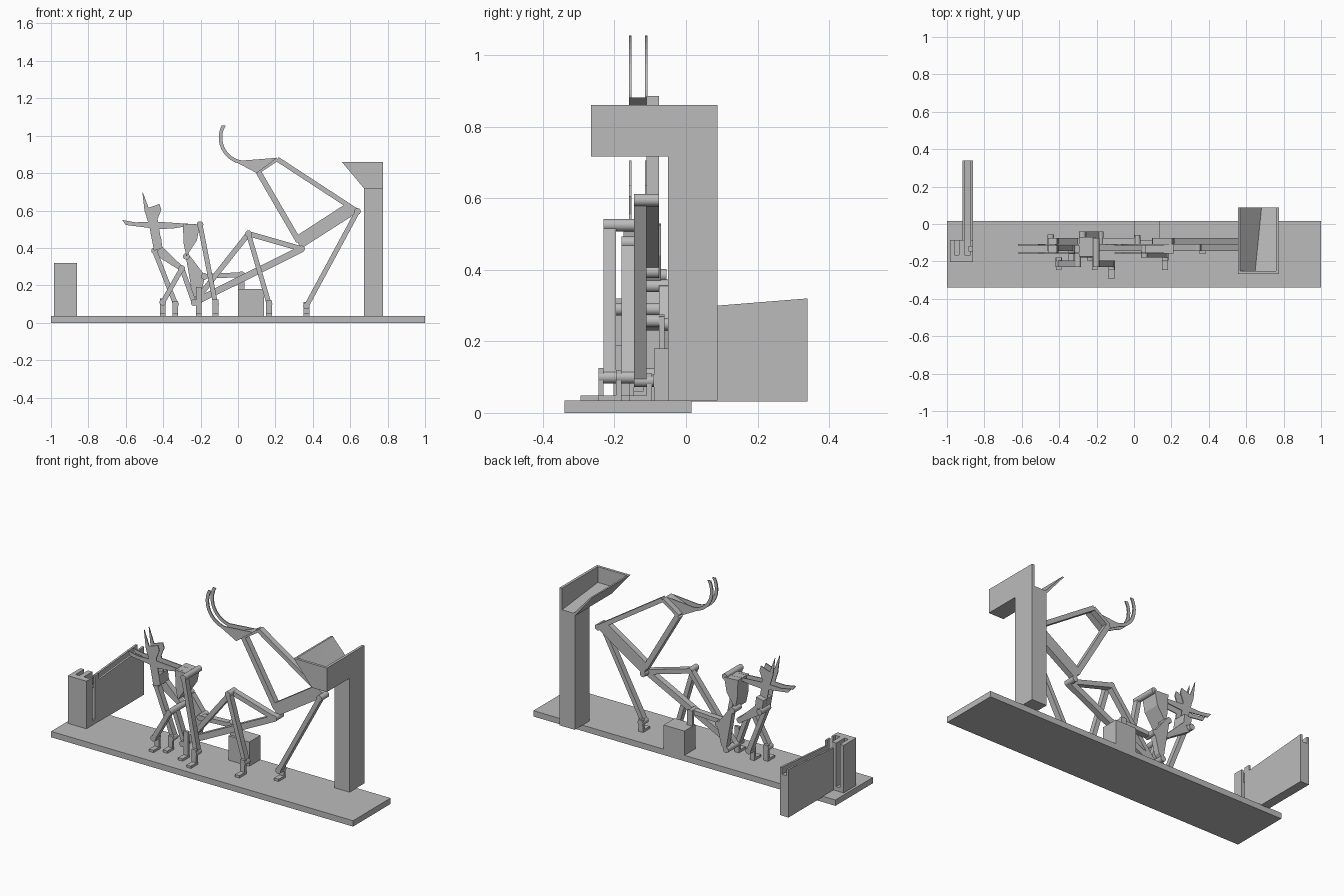
import bpy, bmesh, math
from mathutils import Vector

cube = bpy.data.objects.get("Cube")
if cube:
    bpy.data.objects.remove(cube, do_unlink=True)

grey = bpy.data.materials.new("plain grey")
grey.use_nodes = True
COLOUR = (0.5, 0.5, 0.5, 1)
grey.diffuse_color = COLOUR
grey.node_tree.nodes["Principled BSDF"].inputs["Base Color"].default_value = COLOUR


def finish(name, bm):
    bmesh.ops.recalc_face_normals(bm, faces=bm.faces)
    mesh = bpy.data.meshes.new(name)
    bm.to_mesh(mesh)
    bm.free()
    mesh.materials.append(grey)
    obj = bpy.data.objects.new(name, mesh)
    bpy.context.collection.objects.link(obj)
    return obj


def plate(name, profile, front, back):
    """Outline in x and z, extruded along y."""
    bm = bmesh.new()
    face = bm.faces.new([bm.verts.new((x, front, z)) for x, z in profile])
    grown = bmesh.ops.extrude_face_region(bm, geom=[face])["geom"]
    verts = [v for v in grown if isinstance(v, bmesh.types.BMVert)]
    bmesh.ops.translate(bm, vec=(0, back - front, 0), verts=verts)
    return finish(name, bm)


def box(name, xs, ys, zs):
    (a, b), (c, d) = xs, zs
    return plate(name, [(a, c), (b, c), (b, d), (a, d)], *ys)


def hull(name, points):
    bm = bmesh.new()
    for p in points:
        bm.verts.new(p)
    bmesh.ops.convex_hull(bm, input=bm.verts)
    return finish(name, bm)


def cut(obj, cutter):
    cutter.hide_render = True
    mod = obj.modifiers.new("cut", "BOOLEAN")
    mod.operation = "DIFFERENCE"
    mod.solver = "EXACT"
    mod.object = cutter
    bpy.context.view_layer.objects.active = obj
    with bpy.context.temp_override(object=obj, active_object=obj):
        bpy.ops.object.modifier_apply(modifier=mod.name)
    bpy.data.objects.remove(cutter, do_unlink=True)


def link(name, start, end, layer, width=0.026):
    p, q = Vector(start), Vector(end)
    d = (q - p).normalized() * width / 2
    side = Vector((-d.y, d.x))
    return plate(name, [p + side, p - side, q - side, q + side], *layer)


def pin(name, centre, front, back, radius=0.0175):
    bm = bmesh.new()
    bmesh.ops.create_cone(bm, cap_ends=True, segments=24, radius1=radius,
                          radius2=radius, depth=back - front)
    for v in bm.verts:
        x, y, z = v.co
        v.co = (centre[0] + x, (front + back) / 2 + z, centre[1] + y)
    obj = finish(name, bm)
    for f in obj.data.polygons:
        f.use_smooth = len(f.vertices) == 4
    return obj


FLOOR = 0.035


def foot(name, x, top, back, width=0.03):
    """Upright bracket with a toe pointing forward."""
    xs = (x - width / 2, x + width / 2)
    box(name + "_upright", xs, (back - 0.015, back), (FLOOR, top))
    box(name + "_toe", xs, (back - 0.065, back - 0.015), (FLOOR, FLOOR + 0.014))


# Depth layers of the linkage, front to back
OUTER = (-0.23, -0.195)
SECOND = (-0.18, -0.145)
THIRD = (-0.145, -0.11)
FOURTH = (-0.11, -0.075)
REAR = (-0.075, -0.04)
RAILS = ((-0.159, -0.153), (-0.114, -0.108))

# Base, block and column
box("base", (-1, 1), (-0.34, 0.015), (0, FLOOR))
box("block", (0, 0.138), (-0.09, 0.015), (FLOOR, 0.18))
box("column", (0.675, 0.775), (-0.051, 0.088), (FLOOR, 0.72))

# Hopper with a sloping tray open at the back
hopper = plate("hopper", [(0.555, 0.86), (0.675, 0.717), (0.775, 0.717), (0.775, 0.86)],
               -0.266, 0.088)
tray = []
for y, left, low in ((-0.25, 0.648, 0.766), (0.1, 0.683, 0.73)):
    tray += [(0.557, y, 0.87), (left, y, low), (0.759, y, low), (0.759, y, 0.87)]
cut(hopper, hull("tray_cutter", tray))

# Return track with a groove on its sloping top
track = hull("track", [(x, y, z) for x in (-0.917, -0.861)
                       for y, top in ((-0.085, 0.286), (0.34, 0.32))
                       for z in (FLOOR - 0.003, top)])
cut(track, hull("groove_cutter", [(x, y, z) for x in (-0.905, -0.873)
                                  for y, low in ((-0.1, 0.245), (0.36, 0.28))
                                  for z in (low, 0.4)]))

# Slotted track post
post = box("track_post", (-0.985, -0.862), (-0.203, -0.085), (FLOOR, 0.32))
cut(post, box("slot_cutter", (-0.905, -0.873), (-0.165, -0.05), (0.245, 0.4)))
cut(post, box("slot_cutter", (-0.96, -0.935), (-0.165, -0.05), (0.06, 0.4)))
cut(post, box("slot_cutter", (-0.885, -0.8), (-0.145, -0.12), (0.06, 0.4)))

# Large arm frame
A, B = (0.639, 0.595), (0.21, 0.875)
plate("arm_beam", [(0.575, 0.635), (0.305, 0.46), (0.335, 0.395), (0.64, 0.59)], *FOURTH)
link("arm_top_bar", A, B, FOURTH)
link("arm_cross_bar", (0.11, 0.805), (0.325, 0.435), FOURTH, 0.03)
link("arm_end_bar", (0.105, 0.805), B, FOURTH, 0.02)
link("arm_support", A, (0.366, 0.09), THIRD)
pin("arm_pin", A, THIRD[0], FOURTH[1])
pin("arm_support_pin", (0.366, 0.09), THIRD[0], -0.09)
foot("arm_foot", 0.366, 0.11, -0.095)

# Curved scoop: two rails on a wedge
def arc(radius, start, end, steps=12):
    angles = [math.radians(start + (end - start) * i / steps) for i in range(steps + 1)]
    return [(0.04 + radius * math.cos(t), 0.99 + radius * math.sin(t)) for t in angles]

for side, layer in zip(("front", "back"), RAILS):
    plate("scoop_rail_" + side,
          arc(0.143, 153, 255) + [(0.1, 0.8), (0.21, 0.882)] + arc(0.124, 262, 149), *layer)
plate("scoop_wedge", [(0.06, 0.835), (0.1, 0.8), (0.21, 0.882), (0.19, 0.88)],
      RAILS[0][0], RAILS[1][1])

# Triangular coupler
C, D, E = (0.34, 0.395), (0.056, 0.476), (-0.235, 0.108)
link("coupler_top", D, C, THIRD, 0.028)
link("coupler_side", D, E, THIRD, 0.028)
link("coupler_bottom", C, E, THIRD, 0.036)
pin("coupler_front_pin", C, THIRD[0], FOURTH[1])
pin("coupler_top_pin", D, SECOND[0], THIRD[1])
pin("coupler_rear_pin", E, -0.195, REAR[1])
link("coupler_support", D, (0.166, 0.1), SECOND)
pin("coupler_support_pin", (0.166, 0.1), -0.195, SECOND[1])
foot("coupler_foot", 0.166, 0.12, -0.18)
foot("centre_foot", -0.21, 0.19, -0.18)

# Rear link held by a bracket on the block
G = (-0.18, 0.248)
link("rear_link", G, (0.018, 0.257), FOURTH)
pin("rear_link_pin", G, FOURTH[0], REAR[1])
pin("bracket_pin", (0.018, 0.257), FOURTH[0], -0.06)
box("bracket", (0, 0.036), (-0.075, -0.06), (0.18, 0.27))
plate("body_block", [(-0.28, 0.36), (-0.255, 0.355), (-0.175, 0.25), (-0.205, 0.13),
                     (-0.235, 0.1)], *REAR)

# Upper jaw with its head block
F, H = (-0.203, 0.525), (-0.276, 0.355)
plate("head_block", [(-0.295, 0.53), F, (-0.22, 0.44), H, (-0.29, 0.42)], -0.175, -0.07)
link("head_support", F, (-0.12, 0.1), OUTER)
pin("head_pin", F, OUTER[0], FOURTH[1])
pin("head_lower_pin", H, FOURTH[0], REAR[1])
pin("head_support_pin", (-0.12, 0.1), -0.245, OUTER[1])
foot("head_foot", -0.12, 0.125, -0.23)
for side, layer in zip(("front", "back"), RAILS):
    plate("beak_" + side, [(-0.62, 0.55), (-0.6, 0.523), (-0.42, 0.5), (-0.34, 0.505),
                           (-0.25, 0.52), F, (-0.43, 0.54), (-0.55, 0.537)], *layer)

# Lower jaw and its crank
J, K = (-0.446, 0.385), (-0.3, 0.29)
for side, layer in zip(("front", "back"), RAILS):
    plate("claw_" + side, [(-0.512, 0.705), (-0.478, 0.615), (-0.42, 0.635), (-0.41, 0.605),
                           (-0.43, 0.555), (-0.405, 0.4), (-0.45, 0.39), (-0.475, 0.52),
                           (-0.5, 0.6)], *layer)
plate("claw_block", [(-0.46, 0.45), (-0.45, 0.385), (-0.404, 0.4), (-0.412, 0.46)],
      RAILS[0][0], FOURTH[1])
plate("claw_crank", [(-0.455, 0.37), (-0.404, 0.405), (-0.295, 0.3), (-0.31, 0.28)], *FOURTH)
link("claw_support", J, (-0.334, 0.1), THIRD)
link("crank_support", K, (-0.402, 0.11), OUTER)
link("crank_link", K, E, SECOND)
pin("claw_pin", J, THIRD[0], -0.055)
pin("crank_pin", K, OUTER[0], FOURTH[1])
pin("claw_support_pin", (-0.334, 0.1), -0.16, THIRD[1])
pin("crank_support_pin", (-0.402, 0.11), OUTER[0], -0.18)
foot("claw_foot", -0.336, 0.115, -0.145)
foot("crank_foot", -0.402, 0.13, -0.18)
